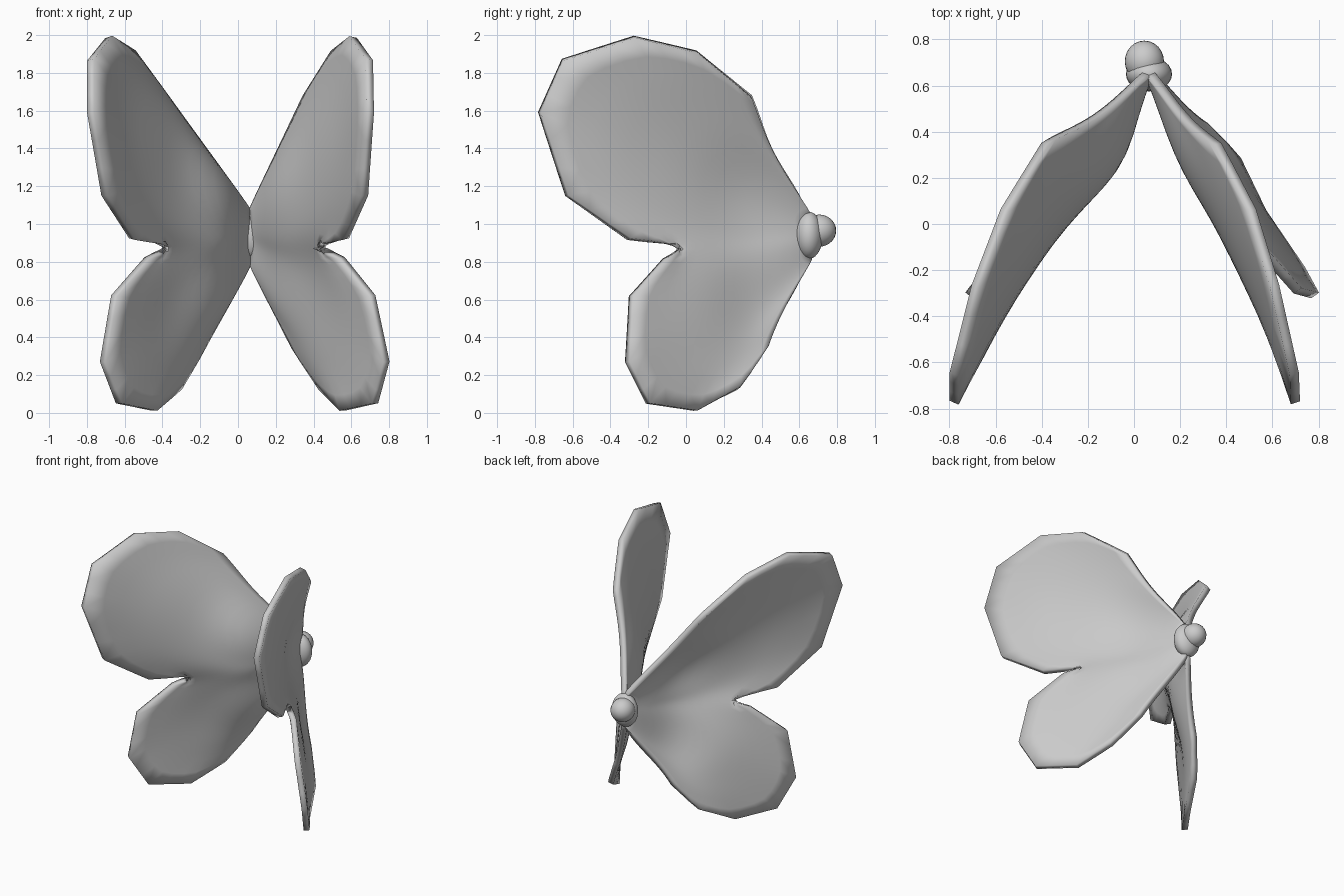
import bpy, bmesh, math
from mathutils import Vector

if "Cube" in bpy.data.objects:
    bpy.data.objects.remove(bpy.data.objects["Cube"])

# Wing outline corners, from leading edge to trailing edge: left x, right x, y, z
OUTLINE = [
    (-0.385, 0.36, 0.35, 1.67), (-0.56, 0.51, 0.06, 1.91),
    (-0.685, 0.61, -0.27, 1.99), (-0.78, 0.695, -0.65, 1.87),
    (-0.78, 0.70, -0.775, 1.59), (-0.705, 0.67, -0.63, 1.15),
    (-0.56, 0.57, -0.30, 0.92), (-0.355, 0.41, 0.00, 0.885),
    (-0.48, 0.55, -0.11, 0.82), (-0.655, 0.71, -0.29, 0.62),
    (-0.715, 0.785, -0.31, 0.27), (-0.63, 0.725, -0.20, 0.05),
    (-0.445, 0.555, 0.05, 0.012), (-0.315, 0.445, 0.28, 0.13),
    (-0.19, 0.30, 0.455, 0.35),
]
ROOT_X, ROOT_Y, ROOT_TOP, ROOT_BOTTOM = 0.065, 0.655, 1.05, 0.81
SPLIT, STEPS = 3, 16


def wing_pair(name, side, bow, normal):
    """Fan of strips from the body to the outline, bowed near the body."""
    tips = []
    for a, b in zip(OUTLINE, OUTLINE[1:]):
        pa, pb = Vector((a[side], a[2], a[3])), Vector((b[side], b[2], b[3]))
        tips += [pa.lerp(pb, k / SPLIT) for k in range(SPLIT)]
    last = OUTLINE[-1]
    tips.append(Vector((last[side], last[2], last[3])))

    bm = bmesh.new()
    rows = []
    for i, tip in enumerate(tips):
        s = i / (len(tips) - 1)
        root = Vector((ROOT_X, ROOT_Y, ROOT_TOP + (ROOT_BOTTOM - ROOT_TOP) * s))
        length = (tip - root).length
        row = []
        for j in range(STEPS + 1):
            t = j / STEPS
            d = min(1, t * length / 0.85)
            wave = math.sin(math.pi * d) ** 2
            push = normal * bow * math.sin(math.pi * s)
            push += Vector((0, -0.03, 0)) * abs(math.cos(math.pi * s))
            row.append(bm.verts.new(root.lerp(tip, t) + push * wave))
        rows.append(row)
    for r0, r1 in zip(rows, rows[1:]):
        for j in range(STEPS):
            bm.faces.new((r0[j], r0[j + 1], r1[j + 1], r1[j]))
    # Relax across the strips so upper and lower wing flow into each other
    for _ in range(14):
        moved = [(rows[i][j], rows[i][j].co * 0.4 + (rows[i - 1][j].co + rows[i + 1][j].co) * 0.3)
                 for i in range(1, len(rows) - 1) for j in range(1, STEPS - 1)]
        for v, co in moved:
            v.co.x, v.co.y = co.x, co.y
            v.co.z = co.z
    inner = [v for v in bm.verts if not v.is_boundary]
    for _ in range(4):
        bmesh.ops.smooth_vert(bm, verts=inner, factor=0.5,
                              use_axis_x=True, use_axis_y=True, use_axis_z=True)
    bmesh.ops.recalc_face_normals(bm, faces=bm.faces)
    mesh = bpy.data.meshes.new(name)
    bm.to_mesh(mesh)
    bm.free()
    ob = bpy.data.objects.new(name, mesh)
    bpy.context.collection.objects.link(ob)
    solid = ob.modifiers.new("thickness", 'SOLIDIFY')
    solid.thickness = 0.042
    solid.offset = 0
    smooth(ob)


def smooth(ob):
    bpy.ops.object.select_all(action='DESELECT')
    ob.select_set(True)
    bpy.context.view_layer.objects.active = ob
    bpy.ops.object.shade_smooth_by_angle(angle=math.radians(40))


def ball(name, loc, radii):
    bpy.ops.mesh.primitive_uv_sphere_add(segments=24, ring_count=14, radius=1, location=loc)
    ob = bpy.context.object
    ob.name = name
    ob.scale = radii
    smooth(ob)


# Wings on each side
wing_pair("left_wings", 0, 0.105, Vector((0.82, -0.57, 0)))
wing_pair("right_wings", 1, 0.035, Vector((-0.85, -0.5, 0)))

# Small rounded body behind the wing roots
ball("body_back", (0.045, 0.705, 0.965), (0.085, 0.09, 0.085))
ball("body_core", (0.065, 0.65, 0.94), (0.1, 0.075, 0.125))
